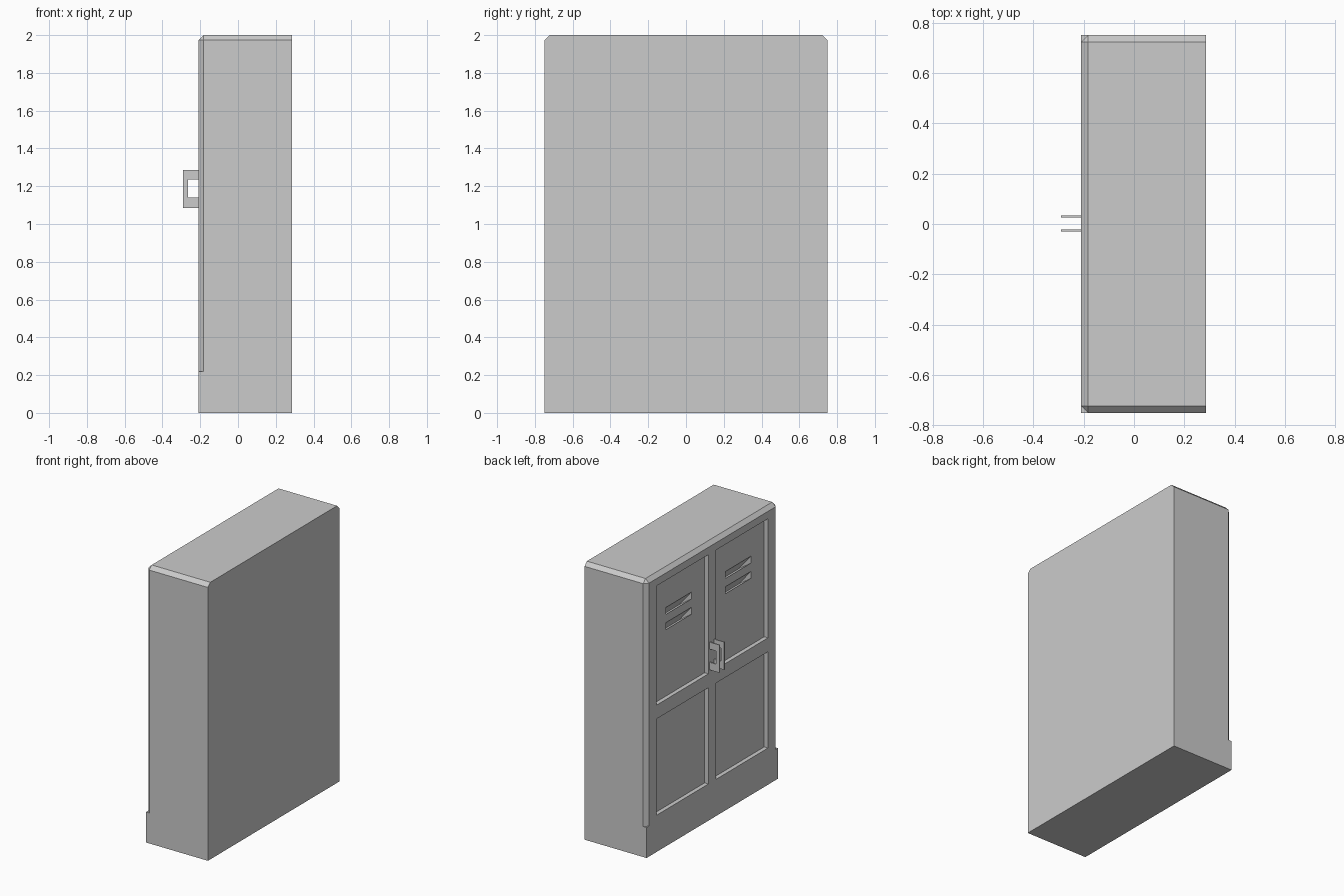
import bpy, bmesh

if "Cube" in bpy.data.objects:
    bpy.data.objects.remove(bpy.data.objects["Cube"])

grey = bpy.data.materials.new("grey_metal")
grey.diffuse_color = (0.6, 0.6, 0.6, 1)
grey.use_nodes = True
grey.node_tree.nodes["Principled BSDF"].inputs["Base Color"].default_value = grey.diffuse_color

X0, X1, W = -0.21, 0.285, 0.75      # front, back, half width
BASE, TOP, CH = 0.22, 2.0, 0.027    # plinth height, total height, chamfer
DEPTH = 0.03                        # door panel recess


def finish(bm, name):
    bmesh.ops.recalc_face_normals(bm, faces=bm.faces)
    me = bpy.data.meshes.new(name)
    bm.to_mesh(me)
    bm.free()
    me.materials.append(grey)
    ob = bpy.data.objects.new(name, me)
    bpy.context.collection.objects.link(ob)
    return ob


def prism(bm, profile, y0, y1):
    """Extrude an (x, z) profile from y0 to y1."""
    face = bm.faces.new([bm.verts.new((x, y0, z)) for x, z in profile])
    res = bmesh.ops.extrude_face_region(bm, geom=[face])
    verts = [v for v in res["geom"] if isinstance(v, bmesh.types.BMVert)]
    bmesh.ops.translate(bm, verts=verts, vec=(0, y1 - y0, 0))


def rect(x0, x1, z0, z1):
    return [(x0, z0), (x1, z0), (x1, z1), (x0, z1)]


def boolean(ob, other, op):
    mod = ob.modifiers.new(other.name, 'BOOLEAN')
    mod.operation, mod.solver, mod.object = op, 'EXACT', other
    other.hide_render = True
    other.hide_set(True)


# Cabinet shell: chamfered front and top side edges
bm = bmesh.new()
prism(bm, rect(X0, X1, BASE, TOP), -W, W)
edges = []
for e in bm.edges:
    m = (e.verts[0].co + e.verts[1].co) / 2
    front, top, side = m.x < X0 + .01, m.z > TOP - .01, abs(m.y) > W - .01
    if (front and side) or (front and top) or (top and side):
        edges.append(e)
bmesh.ops.bevel(bm, geom=edges, offset=CH, segments=1, affect='EDGES')
cabinet = finish(bm, "cabinet")

# Square plinth
bm = bmesh.new()
prism(bm, rect(X0, X1, 0, BASE), -W, W)
boolean(cabinet, finish(bm, "plinth_helper"), 'UNION')

# Recessed door panels and downward slanted vent slots
panels, slots = bmesh.new(), bmesh.new()
xp = X0 + DEPTH
for s in (-1, 1):
    for z0, z1 in ((0.265, 0.96), (1.06, 1.92)):
        prism(panels, rect(X0 - .05, xp, z0, z1), s * 0.045, s * 0.635)
    for zt in (1.70, 1.59):
        prism(slots, [(xp - .015, zt), (xp, zt), (xp + .1, zt - .12),
                      (xp, zt - .05), (xp - .015, zt - .05)], s * 0.195, s * 0.485)
boolean(cabinet, finish(panels, "panel_cutter"), 'DIFFERENCE')
boolean(cabinet, finish(slots, "vent_cutter"), 'DIFFERENCE')

# Pair of thin C-shaped handles
for name, y in (("left_handle", 0.03), ("right_handle", -0.025)):
    bm = bmesh.new()
    prism(bm, [(X0, 1.085), (-0.29, 1.085), (-0.29, 1.285), (X0, 1.285),
               (X0, 1.235), (-0.265, 1.235), (-0.265, 1.14), (X0, 1.14)],
          y - 0.004, y + 0.004)
    finish(bm, name)
